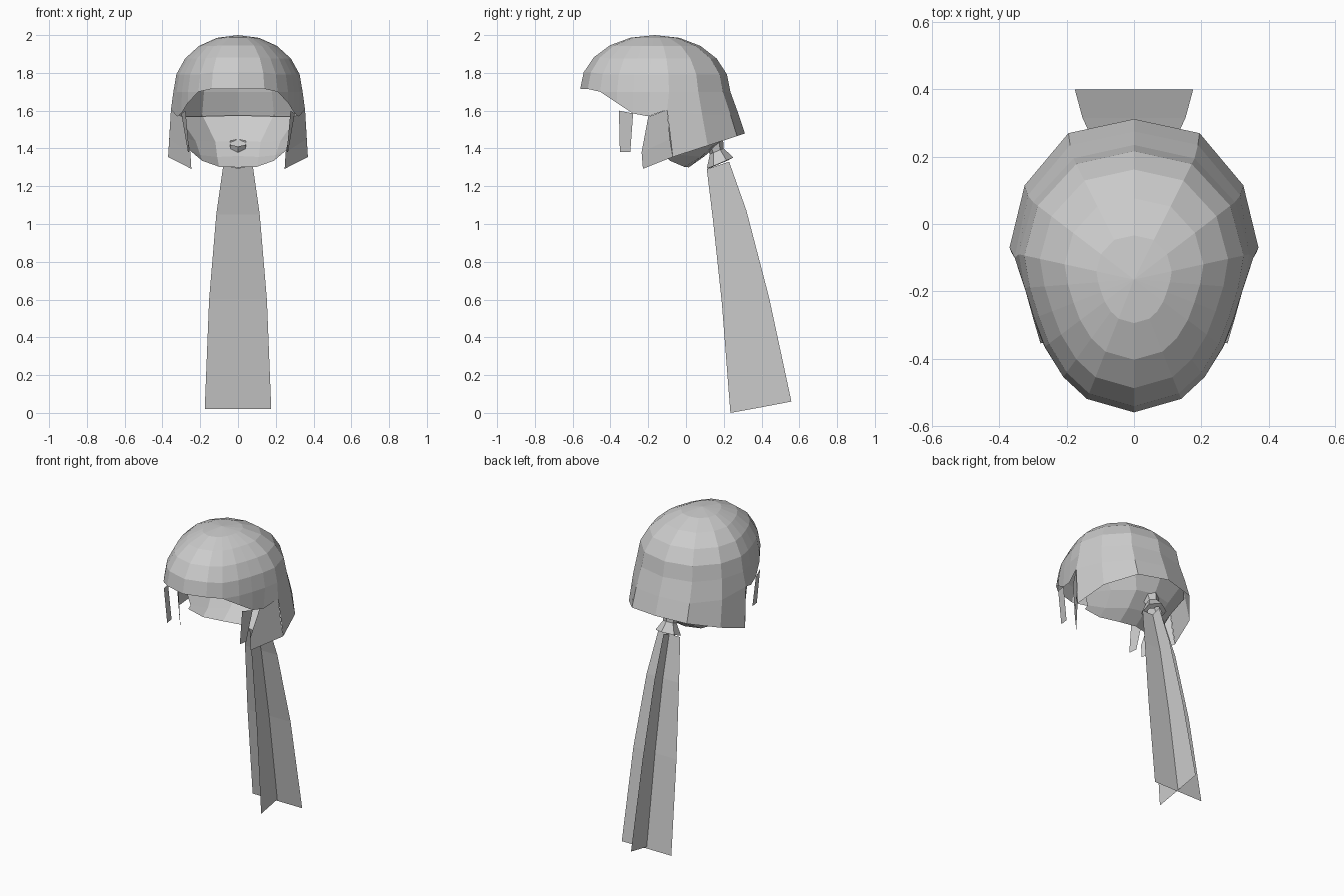
import bpy, bmesh, math
from mathutils import Vector

cube = bpy.data.objects.get("Cube")
if cube:
    bpy.data.objects.remove(cube, do_unlink=True)

mat = bpy.data.materials.new("light grey")
mat.use_nodes = True
mat.diffuse_color = (0.6, 0.6, 0.6, 1)
mat.node_tree.nodes["Principled BSDF"].inputs["Base Color"].default_value = (0.6, 0.6, 0.6, 1)


def make(name, rows, mirror=False, closed=False):
    """Skin a grid of point rows with flat faces, merging repeated points."""
    bm = bmesh.new()
    grid = [[bm.verts.new(p) for p in row] for row in rows]
    for a, b in zip(grid, grid[1:]):
        n = len(a)
        for i in range(n if closed else n - 1):
            j = (i + 1) % n
            bm.faces.new((a[i], a[j], b[j], b[i]))
    bmesh.ops.remove_doubles(bm, verts=bm.verts, dist=0.0005)
    bmesh.ops.recalc_face_normals(bm, faces=bm.faces)
    me = bpy.data.meshes.new(name)
    bm.to_mesh(me)
    bm.free()
    me.materials.append(mat)
    ob = bpy.data.objects.new(name, me)
    bpy.context.collection.objects.link(ob)
    if mirror:
        mod = ob.modifiers.new("mirror", 'MIRROR')
        mod.use_clip = True
    return ob


# Hair cap: half dome from the crown to the brow ring
crown = Vector((0, -0.165, 2.0))
brow = [(0, -0.56, 1.715), (0.14, -0.52, 1.715), (0.21, -0.455, 1.70),
        (0.265, -0.365, 1.70), (0.297, -0.28, 1.70), (0.325, -0.19, 1.70),
        (0.342, -0.09, 1.70), (0.30, 0.065, 1.70), (0.18, 0.195, 1.70),
        (0, 0.235, 1.70)]
dome = []
for k in range(6):
    t = k / 5 * math.pi / 2
    f, drop = math.sin(t) ** 0.95, 1 - math.cos(t)
    dome.append([(crown.x + (x - crown.x) * f, crown.y + (y - crown.y) * f,
                  crown.z + (z - crown.z) * drop) for x, y, z in brow])
make("hair_cap", dome, True)

# Temple hair between the fringe and the back panel
temple = [(0.21, -0.455, 1.70), (0.266, -0.365, 1.64), (0.30, -0.28, 1.585),
          (0.322, -0.2, 1.57), (0.355, -0.1, 1.605)]
make("temple_hair", [brow[2:7], temple], True)

# Back panel flaring to the lower hem
middle = [(0.355, -0.1, 1.605), (0.316, 0.085, 1.58), (0.19, 0.235, 1.58), (0, 0.275, 1.59)]
hem = [(0.37, -0.07, 1.355), (0.325, 0.115, 1.415), (0.195, 0.27, 1.465), (0, 0.312, 1.48)]
make("back_hair", [brow[6:], middle, hem], True)

# Side lock folding in toward the cheek, and a thin strand ahead of it
make("side_lock", [[(0.355, -0.1, 1.605), (0.295, -0.2, 1.567)],
                   [(0.364, -0.085, 1.45), (0.252, -0.235, 1.38)],
                   [(0.37, -0.07, 1.355), (0.247, -0.228, 1.292)]], True)
make("front_strand", [[(0.278, -0.355, 1.60), (0.30, -0.28, 1.585)],
                      [(0.258, -0.35, 1.38), (0.265, -0.295, 1.38)]], True)

# Nape hair gathered under the cap
make("nape_hair", [
    [(0.345, -0.09, 1.55), (0.312, 0.08, 1.57), (0.185, 0.228, 1.57), (0, 0.266, 1.575)],
    [(0.30, -0.09, 1.46), (0.225, 0.06, 1.44), (0.12, 0.165, 1.435), (0, 0.19, 1.44)],
    [(0.26, -0.11, 1.40), (0.20, -0.02, 1.365), (0.11, 0.08, 1.355), (0, 0.10, 1.36)],
    [(0.255, -0.14, 1.39), (0.19, -0.085, 1.335), (0.10, -0.01, 1.303), (0, 0.015, 1.30)],
], True)

# Flared hair tie, tilted along the ponytail
axis = Vector((0, 0.39, -0.92)).normalized()
across = Vector((0, 0.92, 0.39)).normalized()
rings = []
for y, z, r in ((0.15, 1.43, 0.05), (0.163, 1.385, 0.04), (0.18, 1.322, 0.076), (0.178, 1.318, 0.05)):
    rings.append([Vector((0, y, z)) + Vector((1, 0, 0)) * r * math.sin(a) + across * r * math.cos(a)
                  for a in (i * math.pi / 3 for i in range(6))])
make("hair_tie", rings, closed=True)

# Ponytail of two crossed sheets: (z, centre y, half width)
make("ponytail_wide_sheet", [[(-w, y, z), (0, y, z), (w, y, z)] for z, y, w in
                             ((1.31, 0.17, 0.078), (1.05, 0.235, 0.115),
                              (0.6, 0.315, 0.153), (0.02, 0.40, 0.176))])
make("ponytail_deep_sheet", [
    [(0, 0.11, 1.29), (0, 0.17, 1.31), (0, 0.228, 1.33)],
    [(0, 0.143, 1.02), (0, 0.235, 1.05), (0, 0.32, 1.07)],
    [(0, 0.19, 0.58), (0, 0.315, 0.6), (0, 0.44, 0.61)],
    [(0, 0.235, 0.0), (0, 0.40, 0.03), (0, 0.558, 0.06)]])
